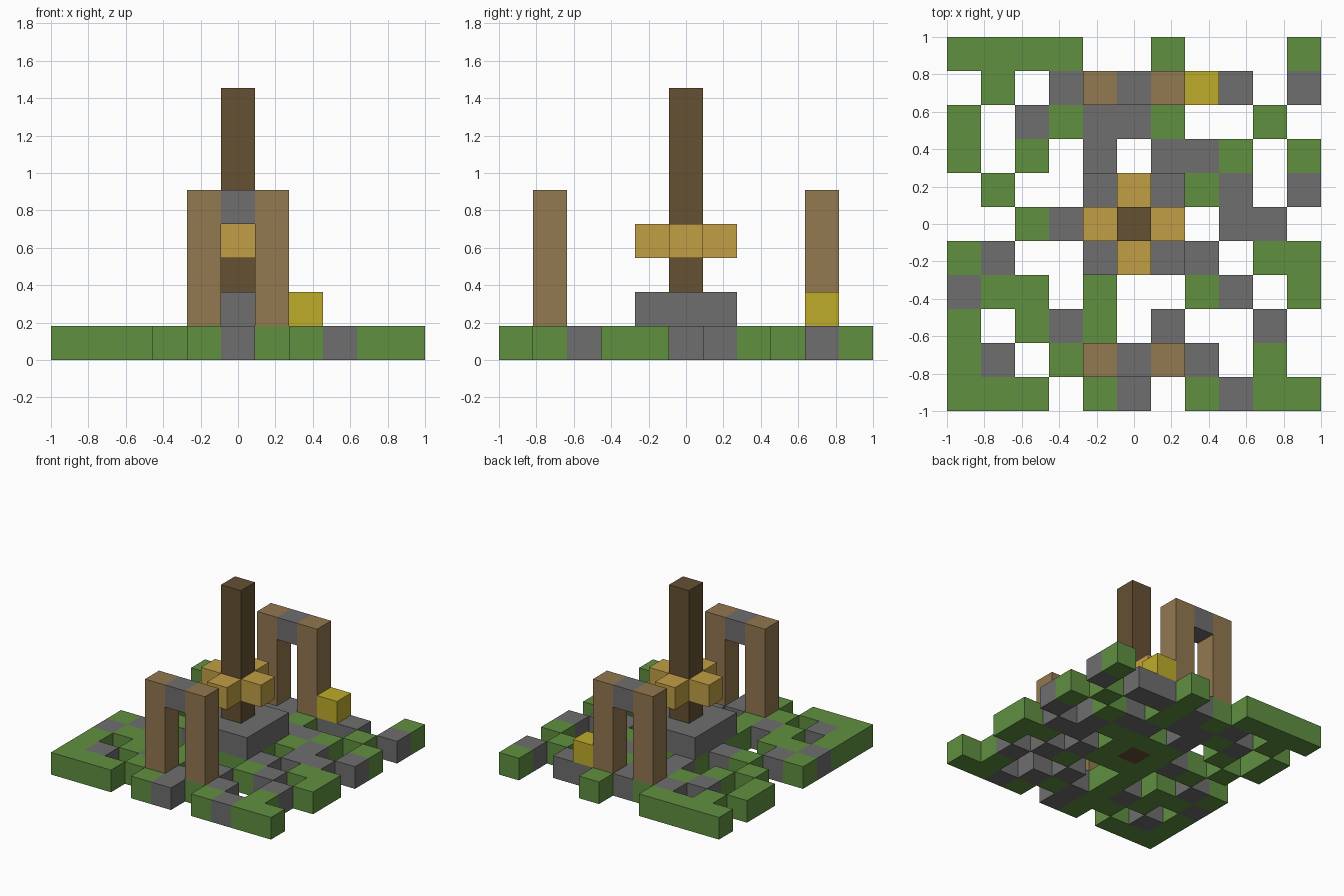
import bpy
import bmesh
from mathutils import Vector

cube = bpy.data.objects.get("Cube")
if cube:
    bpy.data.objects.remove(cube, do_unlink=True)

N = 11            # cells per side
S = 2 / N         # cell size
MID = N // 2


def linear(v):
    v /= 255
    return v / 12.92 if v <= 0.04045 else ((v + 0.055) / 1.055) ** 2.4


def material(name, rgb):
    mat = bpy.data.materials.new(name)
    mat.use_nodes = True
    color = (*[linear(c) for c in rgb], 1)
    mat.diffuse_color = color
    bsdf = next(n for n in mat.node_tree.nodes if n.type == "BSDF_PRINCIPLED")
    bsdf.inputs["Base Color"].default_value = color
    return mat


grass = material("grass green", (96, 144, 64))
stone = material("stone grey", (110, 110, 110))
wood = material("light wood", (146, 120, 80))
bark = material("dark wood", (101, 81, 52))
gold = material("gold", (193, 159, 70))
yellow = material("yellow", (190, 172, 42))

# Ground plan, back row first: G grass, S stone, P pole foot
PLAN = """
GGGG..G...G
.G.SGSGSS.S
G.SGSSG..G.
G.G.S.SSG.G
.G..GGGGS.S
..GSGPG.SS.
GS..GGGS.GG
SGG.G..GS.G
G.GSG.S..S.
GS.GGSGS.G.
GGG.GS.GSGG
""".split()


def plan_cells(letter):
    return [(x, N - 1 - r, 0) for r, row in enumerate(PLAN)
            for x, c in enumerate(row) if c == letter]


RING = [(MID + dx, MID + dy) for dx in (-1, 0, 1) for dy in (-1, 0, 1) if dx or dy]
ARMS = [(x, y) for x, y in RING if MID in (x, y)]

# Each part is a set of grid cells
parts = [
    ("grass_tiles", grass, plan_cells("G")),
    ("stone_tiles", stone, plan_cells("S")),
    ("centre_platform", stone, [(x, y, 1) for x, y in RING]),
    ("centre_pole", bark, [(MID, MID, z) for z in range(8)]),
    ("cross_arms", gold, [(x, y, 3) for x, y in ARMS]),
    ("yellow_block", yellow, [(7, 9, 1)]),
]
for place, y in (("front", 1), ("back", 9)):
    for side, x in (("right", MID - 1), ("left", MID + 1)):
        parts.append((f"{place}_{side}_arch_post", wood,
                      [(x, y, z) for z in range(1, 5)]))
    parts.append((f"{place}_arch_lintel", stone, [(MID, y, 4)]))

occupied = {cell for _, _, cells in parts for cell in cells}


def build(name, mat, cells):
    """Make blocks for the cells, leaving out faces hidden by a neighbour."""
    bm = bmesh.new()
    for cell in cells:
        centre = Vector(cell) + Vector((0.5 - N / 2, 0.5 - N / 2, 0.5))
        for axis in range(3):
            for sign in (-1, 1):
                n = Vector((0, 0, 0))
                n[axis] = sign
                if tuple(int(a + b) for a, b in zip(cell, n)) in occupied:
                    continue
                u = Vector((0, 0, 0))
                u[(axis + 1) % 3] = 1
                v = n.cross(u)
                corners = [centre + (n + u * a + v * b) / 2
                           for a, b in ((-1, -1), (1, -1), (1, 1), (-1, 1))]
                bm.faces.new([bm.verts.new(c * S) for c in corners])
    bmesh.ops.remove_doubles(bm, verts=bm.verts, dist=0.001)
    mesh = bpy.data.meshes.new(name)
    bm.to_mesh(mesh)
    bm.free()
    mesh.materials.append(mat)
    obj = bpy.data.objects.new(name, mesh)
    bpy.context.collection.objects.link(obj)


for part in parts:
    build(*part)
